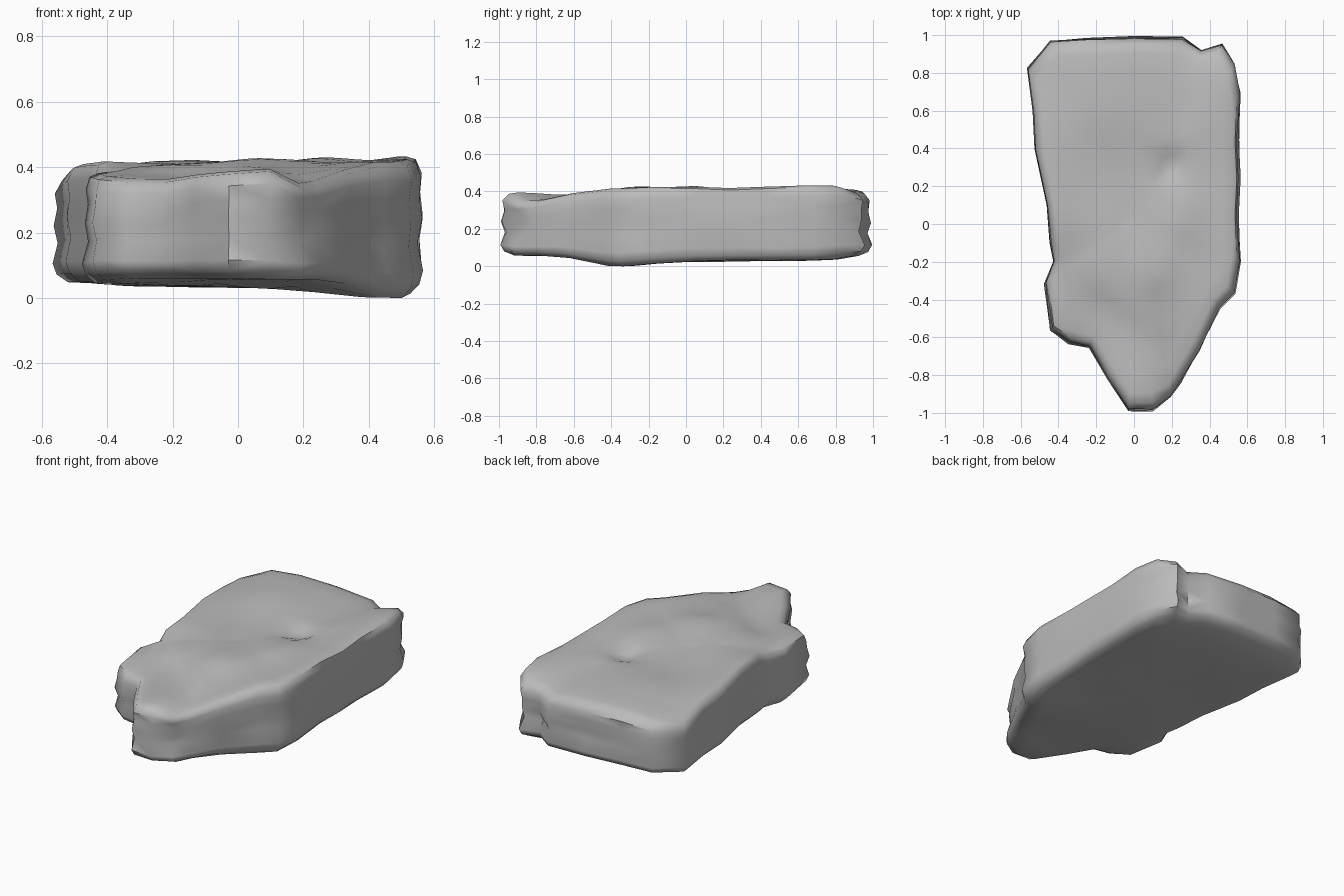
import bpy, bmesh, math
from mathutils import Vector, noise

cube = bpy.data.objects.get("Cube")
if cube:
    bpy.data.objects.remove(cube, do_unlink=True)

# Grey stone material
stone = bpy.data.materials.new("grey_stone")
stone.use_nodes = True
colour = (0.5, 0.5, 0.5, 1)
stone.diffuse_color = colour
shader = stone.node_tree.nodes["Principled BSDF"]
shader.inputs["Base Color"].default_value = colour
shader.inputs["Roughness"].default_value = 0.9

# Slab outline, counter-clockwise from the pointed front: x, y, rim height
outline = [
    (-.03, -1, .4), (.1, -1, .41), (.2, -.95, .35), (.25, -.85, .36),
    (.35, -.68, .4), (.46, -.45, .43), (.54, -.37, .43), (.57, -.2, .44),
    (.56, .05, .44), (.57, .25, .43), (.56, .45, .44), (.57, .7, .45),
    (.54, .86, .45), (.47, .96, .41), (.36, .93, .39), (.26, 1, .39),
    (0, 1, .41), (-.25, .99, .42), (-.45, .98, .4), (-.57, .83, .37),
    (-.54, .6, .41), (-.53, .4, .42), (-.47, .1, .43), (-.45, -.1, .43),
    (-.43, -.2, .39), (-.48, -.32, .39), (-.45, -.57, .38),
    (-.35, -.64, .37), (-.24, -.66, .37), (-.14, -.83, .39),
]

# Cross-section from the underside to the top: inset scale, height fraction
section = [
    (.3, 0), (.6, 0), (.8, 0), (.92, .01), (.975, .08), (.995, .18),
    (.97, .38), (.99, .55), (.975, .72), (.985, .86), (.95, .97), (.9, 1),
    (.8, 1), (.7, 1), (.62, 1), (.54, 1), (.46, 1), (.4, 1), (.34, 1),
    (.27, 1), (.18, 1),
]
CENTRE = Vector((.05, .05))

# Swells and hollows of the top and the underside: x, y, width, height
top_relief = [
    (.2, .31, .08, -.04), (.38, .29, .1, -.015), (0, .03, .12, -.01),
    (-.15, .25, .25, -.015), (.25, 1, .13, -.03), (-.2, .68, .2, .015),
    (.26, .02, .13, .018), (.12, -.25, .15, .018),
]
base_relief = [(.5, -.38, .25, -.035), (.05, .1, .15, -.02)]


def clamp(t):
    return max(0, min(1, t))


def bump(x, y, cx, cy, width, size):
    return size * math.exp(-((x - cx) ** 2 + (y - cy) ** 2) / width ** 2)


def underside(x, y):
    lump = noise.noise(Vector((x * 3, y * 3, 7)))
    front = .02 * clamp((-.42 - y) / .18)
    back = .02 * clamp((y - .8) / .1)
    relief = sum(bump(x, y, *part) for part in base_relief)
    return .045 - .015 * x + front + back + relief + .008 * lump


def topside(x, y, rim, scale):
    lump = noise.noise(Vector((x * 3, y * 2.5, 2)))
    z = .422 - .025 * clamp((-.3 - y) / .4) + .008 * lump
    # Lower shelf on the front right, beyond a slanted step
    z -= .025 * clamp((-.6 * (x + .48) - .8 * (y + .1)) / .08) * clamp((y + 1) * 2)
    z += sum(bump(x, y, *part) for part in top_relief)
    return z + (rim - z) * scale ** 3


def stone_point(x, y, rim, scale, height):
    wear = noise.noise(Vector((x * 4, y * 4, height * 3)))
    if .05 < height < .95:
        scale -= .03 * max(0, wear)
        # Chipped recess beside the front tip
        scale -= bump(x, y, .2, -.95, .07, .05) * 4 * height * (1 - height)
    p = CENTRE + (Vector((x, y)) - CENTRE) * scale
    low, high = underside(*p), topside(p.x, p.y, rim, scale)
    return Vector((p.x, p.y, low + (high - low) * height))


# Loft the rings and close both ends
bm = bmesh.new()
rings = [[bm.verts.new(stone_point(x, y, rim, s, h)) for x, y, rim in outline]
         for s, h in section]
count = len(outline)
for lower, upper in zip(rings, rings[1:]):
    for i in range(count):
        j = (i + 1) % count
        bm.faces.new((lower[i], lower[j], upper[j], upper[i]))
for ring in (rings[0], rings[-1]):
    z = sum(v.co.z for v in ring) / count
    hub = bm.verts.new((CENTRE.x, CENTRE.y, z))
    for i in range(count):
        bm.faces.new((ring[i], ring[(i + 1) % count], hub))
bmesh.ops.triangulate(bm, faces=bm.faces[:])
bmesh.ops.recalc_face_normals(bm, faces=bm.faces[:])

# Rest the stone on the ground
ground = min(v.co.z for v in bm.verts)
bmesh.ops.translate(bm, verts=bm.verts[:], vec=(0, 0, -ground))

mesh = bpy.data.meshes.new("rock_slab")
bm.to_mesh(mesh)
bm.free()
mesh.materials.append(stone)
rock = bpy.data.objects.new("rock_slab", mesh)
bpy.context.collection.objects.link(rock)

bpy.ops.object.select_all(action="DESELECT")
rock.select_set(True)
bpy.context.view_layer.objects.active = rock
bpy.ops.object.shade_smooth_by_angle(angle=math.radians(50))
